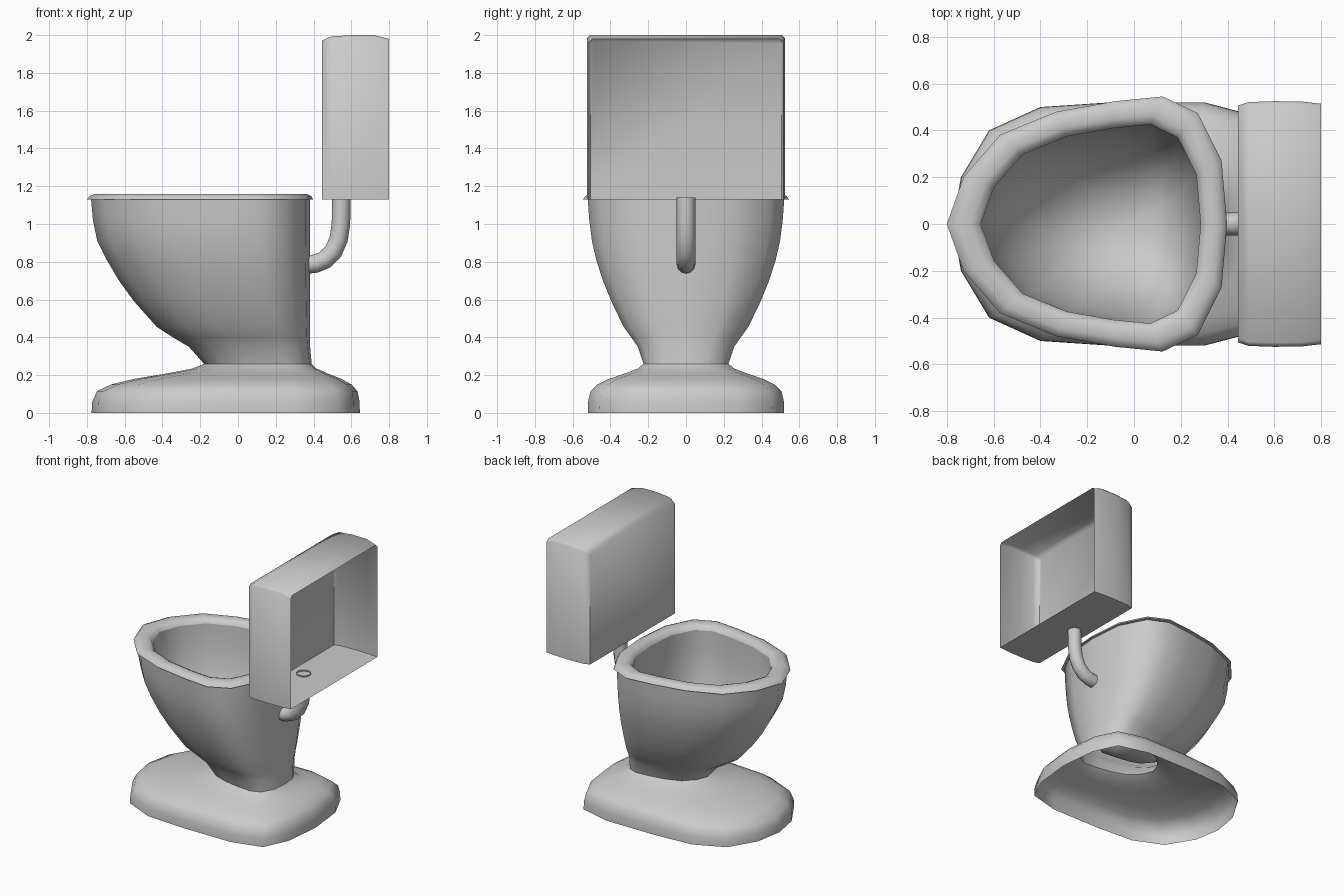
import bpy, math

if "Cube" in bpy.data.objects:
    bpy.data.objects.remove(bpy.data.objects["Cube"])

def make(name, verts, faces, angle=50):
    me = bpy.data.meshes.new(name)
    me.from_pydata(verts, [], faces)
    ob = bpy.data.objects.new(name, me)
    bpy.context.collection.objects.link(ob)
    bpy.ops.object.select_all(action='DESELECT')
    bpy.context.view_layer.objects.active = ob
    ob.select_set(True)
    bpy.ops.object.mode_set(mode='EDIT')
    bpy.ops.mesh.select_all(action='SELECT')
    bpy.ops.mesh.normals_make_consistent(inside=False)
    bpy.ops.object.mode_set(mode='OBJECT')
    bpy.ops.object.shade_smooth_by_angle(angle=math.radians(angle))
    return ob

def loft(name, rings, cap_start=False, cap_end=False, angle=50):
    n = len(rings[0])
    verts = [p for r in rings for p in r]
    faces = [(k*n + i, k*n + (i+1) % n, (k+1)*n + (i+1) % n, (k+1)*n + i)
             for k in range(len(rings)-1) for i in range(n)]
    if cap_start:
        faces.append(tuple(range(n)))
    if cap_end:
        faces.append(tuple(range((len(rings)-1)*n, len(rings)*n)))
    return make(name, verts, faces, angle)

def mirrored(half):
    return half + [(x, -y) for x, y in half[-2:0:-1]]

# egg-shaped plan: u along the length, v across the half width
EGG = mirrored([(0, 0), (.06, .37), (.19, .70), (.39, .88), (.60, .963),
                (.77, 1), (.895, .87), (.98, .5), (1, 0)])

def egg(x0, x1, hw, z):
    return [(x0 + (x1-x0)*u, hw*v, z) for u, v in EGG]

# bowl outer shell
BODY = [(-.18, .39, .225, .26), (-.26, .382, .255, .35), (-.345, .38, .29, .40),
        (-.43, .38, .33, .455), (-.55, .38, .395, .59), (-.63, .38, .44, .70),
        (-.695, .38, .475, .81), (-.745, .38, .498, .91), (-.768, .38, .512, 1.02),
        (-.778, .38, .52, 1.13)]
loft("bowl_outer", [egg(*r) for r in BODY])

# rim
RIM = [(-.775, .38, .52, 1.13), (-.80, .398, .545, 1.13), (-.785, .388, .533, 1.148),
       (-.755, .362, .51, 1.16), (-.70, .32, .463, 1.16), (-.67, .297, .437, 1.148),
       (-.655, .285, .425, 1.125)]
loft("rim", [egg(*r) for r in RIM], angle=60)

# bowl basin
BASIN = [(-.655, .285, .425, 1.125), (-.645, .29, .425, .95), (-.59, .28, .405, .77),
         (-.49, .25, .35, .58), (-.35, .20, .26, .43), (-.20, .12, .14, .35),
         (-.08, .02, .04, .33)]
loft("bowl_inner", [egg(*r) for r in BASIN], cap_end=True, angle=80)

# hollow foot, blended from its floor outline to the bowl's lower ring
FOOT = mirrored([(-.775, 0), (-.74, .2), (-.62, .4), (-.4, .5), (-.1, .52),
                 (.3, .52), (.53, .46), (.615, .28), (.645, 0)])
neck = egg(-.18, .39, .225, .26)
rings = []
for z, t in [(0, 0), (.06, 0.005), (.115, .05), (.15, .17), (.18, .38),
             (.21, .68), (.235, .9), (.26, 1)]:
    rings.append([(a[0]*(1-t) + b[0]*t, a[1]*(1-t) + b[1]*t, z)
                  for a, b in zip(FOOT, neck)])
loft("foot", rings, angle=60)

# tank, open at the back
def slab(x, hw, zt):
    c = .018
    half = [(hw, 1.13), (hw, zt-c), (hw-c, zt)]
    return [(x, y, z) for y, z in half] + [(x, -y, z) for y, z in half[::-1]]

loft("tank", [slab(.445, .506, 1.97), slab(.49, .521, 1.992), (slab(.60, .525, 2.0)),
              slab(.72, .523, 2.0), slab(.80, .514, 1.98)], cap_start=True, angle=60)

# pipe
PATH = [(.36, .785), (.41, .79), (.46, .81), (.505, .855), (.533, .92), (.545, 1.0), (.547, 1.14)]
rings = []
for i, (x, z) in enumerate(PATH):
    a, b = PATH[max(i-1, 0)], PATH[min(i+1, len(PATH)-1)]
    ang = math.atan2(b[1]-a[1], b[0]-a[0])
    ring = []
    for k in range(12):
        p = math.tau*k/12
        ring.append((x - .049*math.cos(p)*math.sin(ang), .049*math.sin(p),
                     z + .049*math.cos(p)*math.cos(ang)))
    rings.append(ring)
loft("flush_pipe", rings)
